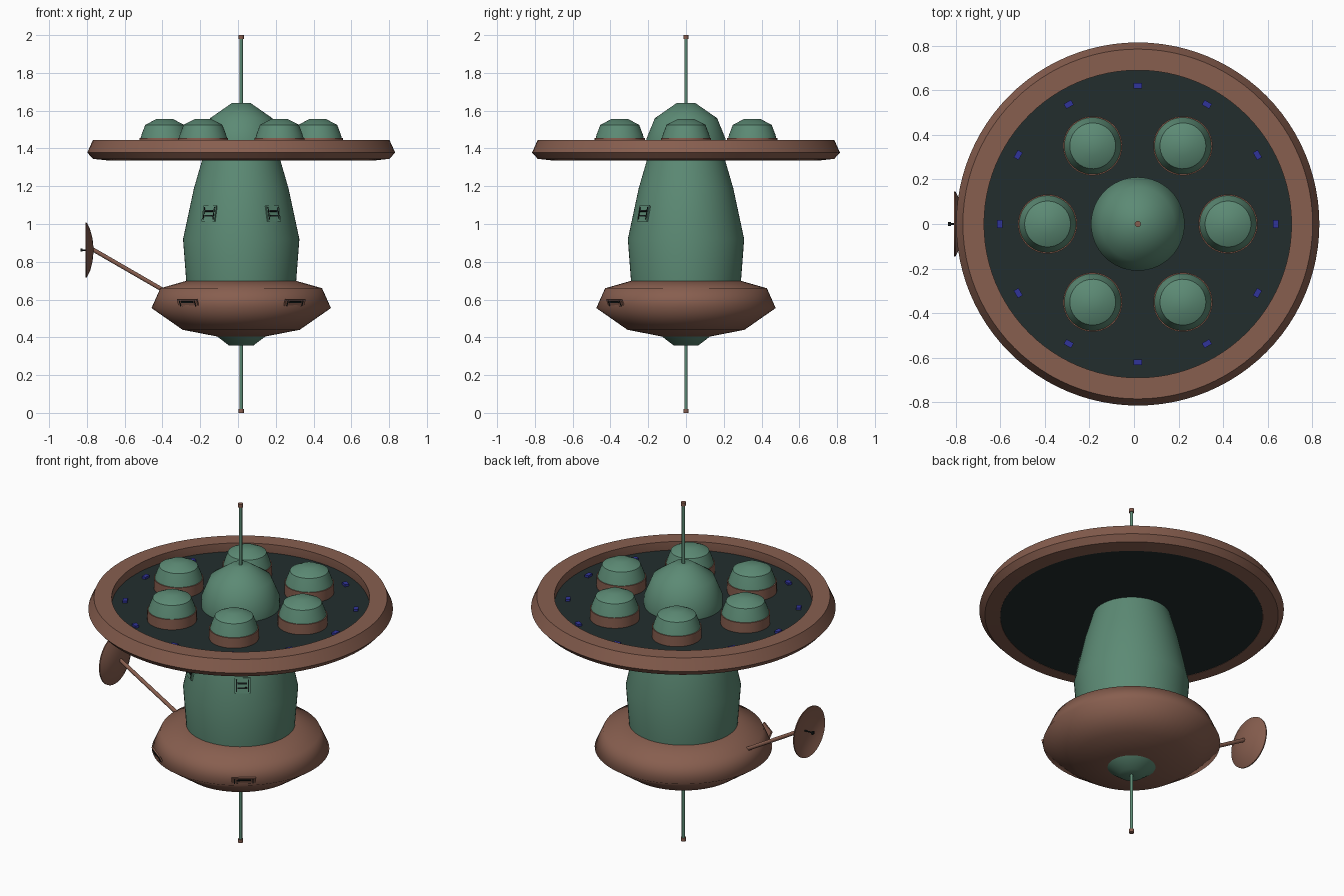
import bpy, bmesh, math
from mathutils import Vector, Matrix

if "Cube" in bpy.data.objects:
    bpy.data.objects.remove(bpy.data.objects["Cube"])

AXIS = Vector((0.017, 0, 0))   # the station axis sits slightly right of centre


def material(name, rgb):
    m = bpy.data.materials.new(name)
    m.diffuse_color = (*rgb, 1)
    m.use_nodes = True
    m.node_tree.nodes["Principled BSDF"].inputs["Base Color"].default_value = m.diffuse_color
    return m


GREEN = material("sage green", (0.107, 0.255, 0.176))
BROWN = material("copper brown", (0.245, 0.113, 0.078))
DARK = material("dark slate", (0.016, 0.027, 0.027))
BLUE = material("signal blue", (0.03, 0.034, 0.32))
BLACK = material("slot black", (0.006, 0.009, 0.009))


def finish(name, bm, mat, matrix, angle=None):
    bmesh.ops.recalc_face_normals(bm, faces=bm.faces)
    me = bpy.data.meshes.new(name)
    bm.to_mesh(me)
    bm.free()
    me.materials.append(mat)
    ob = bpy.data.objects.new(name, me)
    bpy.context.collection.objects.link(ob)
    ob.matrix_world = matrix
    if angle:
        bpy.ops.object.select_all(action='DESELECT')
        ob.select_set(True)
        bpy.context.view_layer.objects.active = ob
        bpy.ops.object.shade_smooth_by_angle(angle=math.radians(angle))
    return ob


def lathe(name, profile, mat, matrix=None, n=64, angle=40, closed=False):
    """Revolve (radius, height) points about local z; open ends are capped."""
    bm = bmesh.new()
    rings = [[bm.verts.new((r * math.cos(2 * math.pi * i / n),
                            r * math.sin(2 * math.pi * i / n), z))
              for i in range(n)] for r, z in profile]
    pairs = list(zip(rings, rings[1:]))
    if closed:
        pairs.append((rings[-1], rings[0]))
    for a, b in pairs:
        for i in range(n):
            j = (i + 1) % n
            bm.faces.new((a[i], a[j], b[j], b[i]))
    if not closed:
        bm.faces.new(rings[0])
        bm.faces.new(rings[-1])
    return finish(name, bm, mat, matrix or Matrix.Translation(AXIS), angle)


def box(name, size, mat, matrix):
    bm = bmesh.new()
    bmesh.ops.create_cube(bm, size=1)
    bmesh.ops.scale(bm, vec=size, verts=bm.verts)
    return finish(name, bm, mat, matrix)


def rod(name, a, b, r, mat, n=12):
    a, b = Vector(a), Vector(b)
    rot = (b - a).to_track_quat('Z', 'Y').to_matrix().to_4x4()
    return lathe(name, [(r, 0), (r, (b - a).length)], mat, Matrix.Translation(a) @ rot, n)


def around(deg, radius, z):
    """Frame at an angle about the axis: local x points outwards."""
    return (Matrix.Translation(AXIS) @ Matrix.Rotation(math.radians(deg), 4, 'Z')
            @ Matrix.Translation((radius, 0, z)))


# Tower and lower hull
lathe("tower", [(0.29, 0.68), (0.292, 0.71), (0.308, 0.92), (0.25, 1.19), (0.205, 1.345)], GREEN)
lathe("lower_hull", [(0.13, 0.405), (0.31, 0.44), (0.475, 0.555), (0.428, 0.66), (0.28, 0.702)],
      BROWN, angle=85)
lathe("keel_cone", [(0.065, 0.357), (0.132, 0.408)], GREEN)

# Saucer: rim ring and recessed deck
lathe("saucer_rim", [(0.69, 1.39), (0.69, 1.445), (0.785, 1.445), (0.815, 1.378),
                     (0.785, 1.345), (0.703, 1.336)], BROWN, n=96, angle=35, closed=True)
lathe("saucer_deck", [(0.702, 1.337), (0.702, 1.36), (0.692, 1.395)], DARK, n=96, angle=30)

# Central dome and the six deck domes
lathe("central_dome", [(0.21, 1.39), (0.21, 1.45), (0.165, 1.56), (0.05, 1.64)], GREEN)
for k in range(6):
    m = around(60 * k, 0.405, 0)
    lathe("dome_collar", [(0.133, 1.39), (0.133, 1.455)], BROWN, m, 40)
    lathe("deck_dome", [(0.129, 1.45), (0.122, 1.475), (0.103, 1.525), (0.045, 1.555)],
          GREEN, m, 40)

# Deck lights
for k in range(12):
    box("deck_light", (0.025, 0.038, 0.016), BLUE, around(30 * k, 0.62, 1.4))

# Antennas with end caps
for z0, z1, c0, c1, part in ((1.63, 1.985, 1.98, 2.0, "upper"), (0.015, 0.37, 0.0, 0.02, "lower")):
    lathe(part + "_antenna", [(0.009, z0), (0.009, z1)], GREEN, n=12)
    lathe(part + "_antenna_cap", [(0.014, c0), (0.014, c1)], BROWN, n=12)

# Dish on its arm, opening to the left
dish = Matrix.Translation((-0.765, 0, 0.862)) @ Matrix.Rotation(math.radians(-90), 4, 'Y')
lathe("dish", [(0.012, 0.012), (0.06, 0.016), (0.11, 0.027), (0.145, 0.042),
               (0.145, 0.036), (0.11, 0.018), (0.06, 0.005), (0.012, 0.0)], BROWN, dish, 40)
rod("dish_arm", (-0.77, 0, 0.866), (-0.37, 0, 0.635), 0.011, BROWN)
rod("dish_feed", (-0.77, 0, 0.862), (-0.825, 0, 0.862), 0.004, BLACK, 8)
box("dish_feed_tip", (0.012, 0.016, 0.016), BLACK, Matrix.Translation((-0.828, 0, 0.862)))

# Hatches on the front of tower and hull: plate, two slots and two side bars
for deg in (-90 - 37, -90 + 37):
    for part, r, z, tilt, w, h, mat in (("tower", 0.28, 1.055, -12, 0.085, 0.085, GREEN),
                                        ("hull", 0.466, 0.577, 24, 0.13, 0.055, BROWN)):
        # tilt the hatch to lie along the wall
        m = around(deg, r, z) @ Matrix.Rotation(math.radians(tilt), 4, 'Y')
        box(part + "_hatch", (0.009, w, h), mat, m)
        for s in (-1, 1):
            box(part + "_hatch_slot", (0.009, w * 0.6, 0.009), BLACK,
                m @ Matrix.Translation((0.003, 0, s * 0.013)))
            box(part + "_hatch_side", (0.009, 0.004, h * 0.8), BLACK,
                m @ Matrix.Translation((0.003, s * w * 0.38, 0)))
